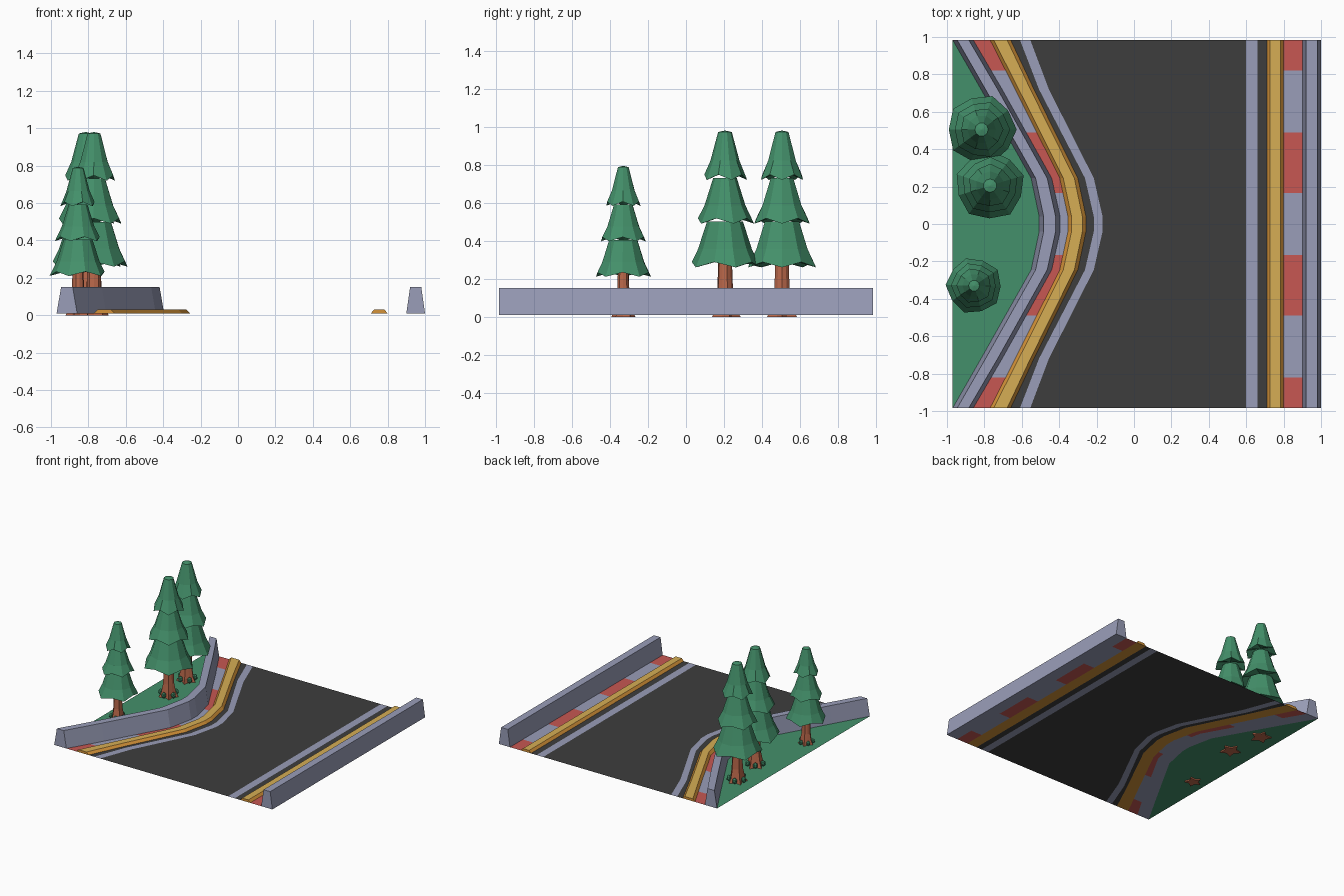
import bpy, bmesh, math
from mathutils import Matrix, Vector

if "Cube" in bpy.data.objects:
    bpy.data.objects.remove(bpy.data.objects["Cube"])


def material(name, r, g, b):
    m = bpy.data.materials.new(name)
    m.diffuse_color = (r, g, b, 1)
    m.use_nodes = True
    m.node_tree.nodes["Principled BSDF"].inputs["Base Color"].default_value = m.diffuse_color
    return m


GREY = material("pale_grey", 0.32, 0.34, 0.48)
ASPHALT = material("asphalt", 0.048, 0.048, 0.048)
RED = material("kerb_red", 0.57, 0.095, 0.085)
YELLOW = material("rail_yellow", 0.67, 0.42, 0.09)
ORANGE = material("rail_orange", 0.66, 0.29, 0.04)
GREEN = material("leaf_green", 0.057, 0.28, 0.145)
BROWN = material("bark_brown", 0.50, 0.14, 0.07)

END, FLOOR = 0.985, 0.01
KEYS = [0.04, 0.245, 0.72, END]           # bend positions, mirrored in y
BREAKS = [0.165, 0.49, 0.82]              # kerb colour changes
YS = sorted(s * y for y in KEYS + BREAKS for s in (-1, 1))

# x positions of the curved edges at the bend positions
EDGE = [-0.97] * 4
WALL_L = [-0.507, -0.55, -0.818, -0.97]
WALL_R = [-0.395, -0.44, -0.705, -0.86]
RAIL_L = [-0.353, -0.397, -0.635, -0.77]
RAIL_R = [-0.257, -0.30, -0.535, -0.66]
LINE_L = [-0.215, -0.262, -0.508, -0.61]
LINE_R = [-0.168, -0.215, -0.455, -0.555]


def at(curve, y):
    """Position of an edge at y; a plain number is a straight edge."""
    if not isinstance(curve, list):
        return curve
    y = abs(y)
    for i in range(3):
        if y <= KEYS[i + 1]:
            t = max(0, (y - KEYS[i]) / (KEYS[i + 1] - KEYS[i]))
            return curve[i] + t * (curve[i + 1] - curve[i])
    return curve[3]


def finish(name, bm, mats, fix=True):
    if fix:
        bmesh.ops.recalc_face_normals(bm, faces=bm.faces)
    me = bpy.data.meshes.new(name)
    bm.to_mesh(me)
    bm.free()
    for m in mats:
        me.materials.append(m)
    ob = bpy.data.objects.new(name, me)
    bpy.context.collection.objects.link(ob)
    return ob


def strip(name, left, right, mats):
    """Flat ground band; two materials alternate between the kerb breaks."""
    bm = bmesh.new()
    rows = [[bm.verts.new((at(c, y), y, FLOOR)) for c in (left, right)] for y in YS]
    for i, (a, b) in enumerate(zip(rows, rows[1:])):
        if (a[0].co - b[0].co).length < 1e-6:
            continue
        f = bm.faces.new((a[0], a[1], b[1], b[0]))
        mid = abs(YS[i] + YS[i + 1]) / 2
        f.material_index = sum(mid > k for k in BREAKS) % 2 if len(mats) > 1 else 0
    finish(name, bm, mats, False)


def barrier(name, left, right, inset, top, mats):
    """Trapezoid section swept along the road; last material on the top."""
    bm = bmesh.new()
    ys = sorted(s * y for y in KEYS for s in (-1, 1))
    rows = []
    for y in ys:
        l, r = at(left, y), at(right, y)
        rows.append([bm.verts.new(p) for p in (
            (l, y, FLOOR), (l + inset, y, top), (r - inset, y, top), (r, y, FLOOR))])
    for a, b in zip(rows, rows[1:]):
        for j in range(4):
            k = (j + 1) % 4
            f = bm.faces.new((a[j], a[k], b[k], b[j]))
            f.material_index = len(mats) - 1 if j == 1 else 0
    bm.faces.new(rows[0])
    bm.faces.new(rows[-1])
    finish(name, bm, mats)


# ground bands, left to right
strip("grass", EDGE, WALL_L, [GREEN])
strip("left_kerb", WALL_R, RAIL_L, [GREY, RED])
strip("left_road_edge", RAIL_R, LINE_L, [ASPHALT])
strip("left_line", LINE_L, LINE_R, [GREY])
strip("road", LINE_R, 0.60, [ASPHALT])
strip("right_line", 0.60, 0.66, [GREY])
strip("right_road_edge", 0.66, 0.71, [ASPHALT])
strip("right_kerb", 0.80, 0.90, [GREY, RED])

# walls and low rails
barrier("left_wall", WALL_L, WALL_R, 0.024, 0.15, [GREY])
barrier("right_wall", 0.90, 1.0, 0.02, 0.15, [GREY])
barrier("left_rail", RAIL_L, RAIL_R, 0.019, 0.03, [ORANGE, YELLOW])
barrier("right_rail", 0.71, 0.80, 0.017, 0.03, [ORANGE, YELLOW])


def lathe(bm, rings, bottom, top, n=10):
    """Rings of (z, radius, alternate z, alternate radius), closed by two points."""
    loops = []
    for z, r, z2, r2 in rings:
        loops.append([bm.verts.new((
            (r2 if i % 2 else r) * math.cos(2 * math.pi * i / n),
            (r2 if i % 2 else r) * math.sin(2 * math.pi * i / n),
            z2 if i % 2 else z)) for i in range(n)])
    lo, hi = bm.verts.new((0, 0, bottom)), bm.verts.new((0, 0, top))
    for i in range(n):
        k = (i + 1) % n
        for a, b in zip(loops, loops[1:]):
            bm.faces.new((a[i], a[k], b[k], b[i]))
        bm.faces.new((lo, loops[0][k], loops[0][i]))
        bm.faces.new((hi, loops[-1][i], loops[-1][k]))


def tree(number, x, y, s, turn):
    place = Matrix.Translation((x, y, 0)) @ Matrix.Rotation(turn, 4, 'Z') @ Matrix.Scale(s, 4)
    # three drooping tiers of foliage with a scalloped hem
    bm = bmesh.new()
    for z, r, z1, r1, tip in ((0.26, 0.188, 0.50, 0.095, 0.50),
                              (0.49, 0.153, 0.73, 0.062, 0.73),
                              (0.72, 0.117, 0.972, 0.036, 0.98)):
        zm, rm = z + 0.4 * (z1 - z), r1 + 0.5 * (r - r1)
        lathe(bm, [(z, r, z + 0.028, r * 0.93), (zm, rm, zm, rm),
                   (z1, r1, z1, r1)], z + 0.05, tip)
    finish(f"tree_{number}_foliage", bm, [GREEN]).matrix_world = place
    # trunk with spreading roots
    bm = bmesh.new()
    lathe(bm, [(0, 0.082, 0, 0.045), (0.045, 0.058, 0.045, 0.045),
               (0.12, 0.043, 0.12, 0.040), (0.34, 0.035, 0.34, 0.035)], 0, 0.34)
    finish(f"tree_{number}_trunk", bm, [BROWN]).matrix_world = place
    # small tufts between the roots
    bm = bmesh.new()
    for i in range(5):
        a = 2 * math.pi * (i + 0.5) / 5
        pos = Vector((0.06 * math.cos(a), 0.06 * math.sin(a), 0.036))
        bmesh.ops.create_icosphere(bm, subdivisions=1, radius=0.02, matrix=(
            Matrix.Translation(pos) @ Matrix.Diagonal((1, 1, 1.3, 1))))
    finish(f"tree_{number}_tufts", bm, [GREEN]).matrix_world = place


tree(1, -0.815, 0.505, 1.0, 0.0)
tree(2, -0.77, 0.205, 1.0, 0.3)
tree(3, -0.855, -0.33, 0.81, 0.6)
